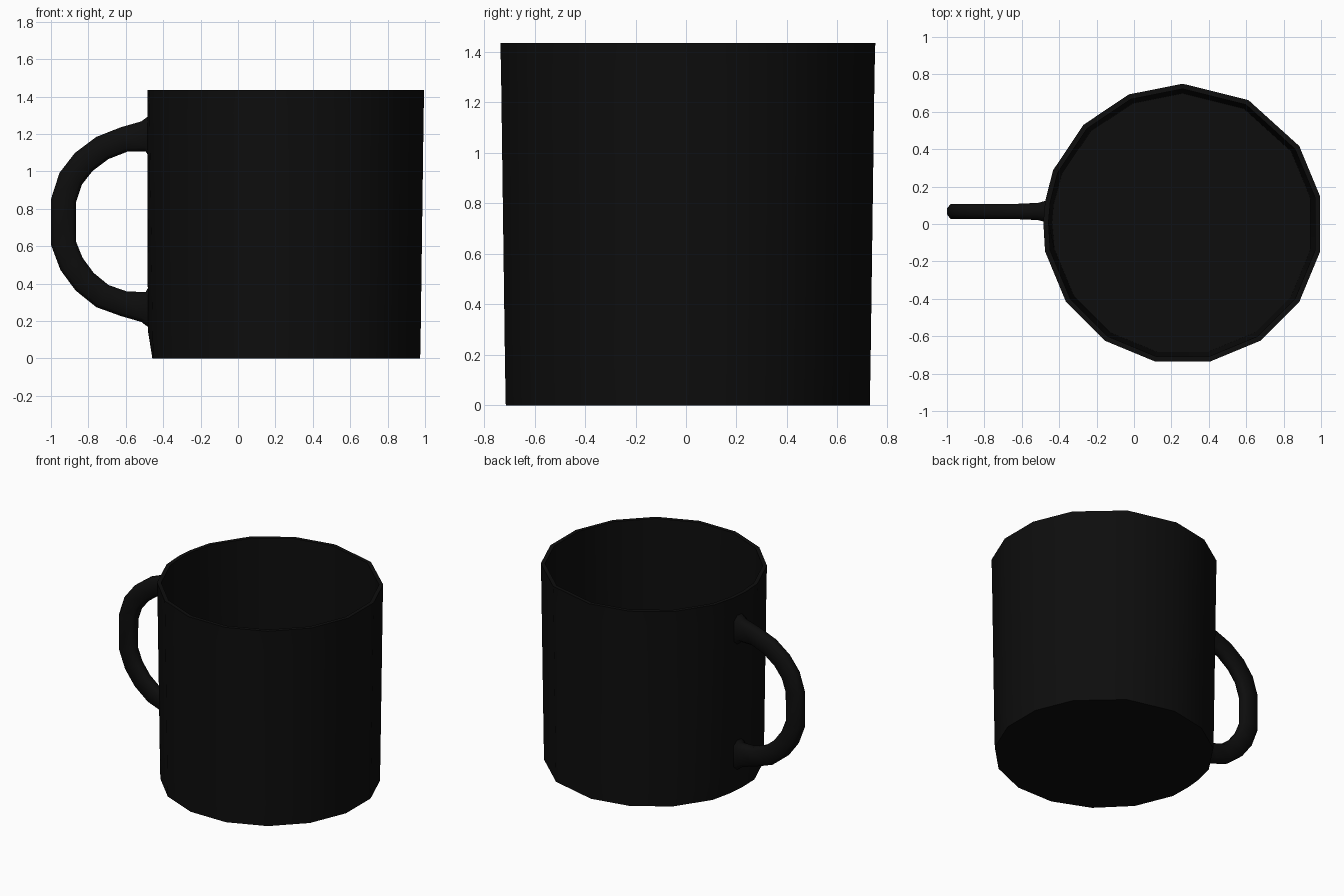
import bpy, bmesh, math
from mathutils import Vector

if "Cube" in bpy.data.objects:
    bpy.data.objects.remove(bpy.data.objects["Cube"])

black = bpy.data.materials.new("near black")
black.diffuse_color = (0.004, 0.004, 0.004, 1)
black.use_nodes = True
black.node_tree.nodes["Principled BSDF"].inputs["Base Color"].default_value = black.diffuse_color


def loft(name, rings, smooth_angle):
    """Skin a list of equal-length point rings and cap both ends."""
    bm = bmesh.new()
    rows = [[bm.verts.new(p) for p in ring] for ring in rings]
    n = len(rows[0])
    for a, b in zip(rows, rows[1:]):
        for i in range(n):
            j = (i + 1) % n
            bm.faces.new((a[i], a[j], b[j], b[i]))
    bm.faces.new(rows[0])
    bm.faces.new(rows[-1])
    bmesh.ops.recalc_face_normals(bm, faces=bm.faces)
    me = bpy.data.meshes.new(name)
    bm.to_mesh(me)
    bm.free()
    ob = bpy.data.objects.new(name, me)
    bpy.context.collection.objects.link(ob)
    me.materials.append(black)
    bpy.context.view_layer.objects.active = ob
    ob.select_set(True)
    bpy.ops.object.shade_smooth_by_angle(angle=math.radians(smooth_angle))
    ob.select_set(False)
    return ob


# Cup: slightly irregular sixteen-odd-sided wall, open at the top
CX = 0.26
angles = [11.25, 33.75, 62, 90, 112.5, 135, 157.5, 170.7, 179.2] + \
         [191.25 + 22.5 * k for k in range(8)]


def cup_ring(r, z, handle_r=None):
    pts = []
    for a in angles:
        rr = handle_r if handle_r and 165 < a < 185 else r
        t = math.radians(a)
        pts.append((CX + rr * math.cos(t), rr * math.sin(t), z))
    return pts


loft("cup_body", [
    cup_ring(0.728, 0.0, 0.718),
    cup_ring(0.731, 0.15, 0.742),
    cup_ring(0.747, 1.32, 0.745),
    cup_ring(0.750, 1.435, 0.745),
    cup_ring(0.722, 1.435, 0.717),
    cup_ring(0.698, 0.05, 0.698),
], 40)

# Handle: flattened octagonal section swept along a C, flared at the wall
path = [(-0.468, 1.188, 1.65), (-0.485, 1.188, 1.5), (-0.505, 1.187, 1.2),
        (-0.61, 1.17, 1), (-0.725, 1.125, 1), (-0.825, 1.05, 1),
        (-0.895, 0.96, 1), (-0.9325, 0.845, 1), (-0.9325, 0.615, 1),
        (-0.89, 0.505, 1), (-0.82, 0.41, 1), (-0.725, 0.333, 1),
        (-0.61, 0.292, 1), (-0.505, 0.275, 1.2), (-0.485, 0.274, 1.5),
        (-0.468, 0.274, 1.65)]
section = [(0.0675, 0.016), (0.048, 0.041), (-0.048, 0.041), (-0.0675, 0.016),
           (-0.0675, -0.016), (-0.048, -0.041), (0.048, -0.041), (0.0675, -0.016)]
rings = []
for i, (x, z, s) in enumerate(path):
    p, q = path[max(i - 1, 0)], path[min(i + 1, len(path) - 1)]
    d = Vector((q[0] - p[0], q[1] - p[1])).normalized()
    nx, nz = d.y, -d.x
    rings.append([(x + nx * u * s, 0.067 + v * (1 + (s - 1) * 0.6), z + nz * u * s)
                  for u, v in section])
loft("handle", rings, 60)
